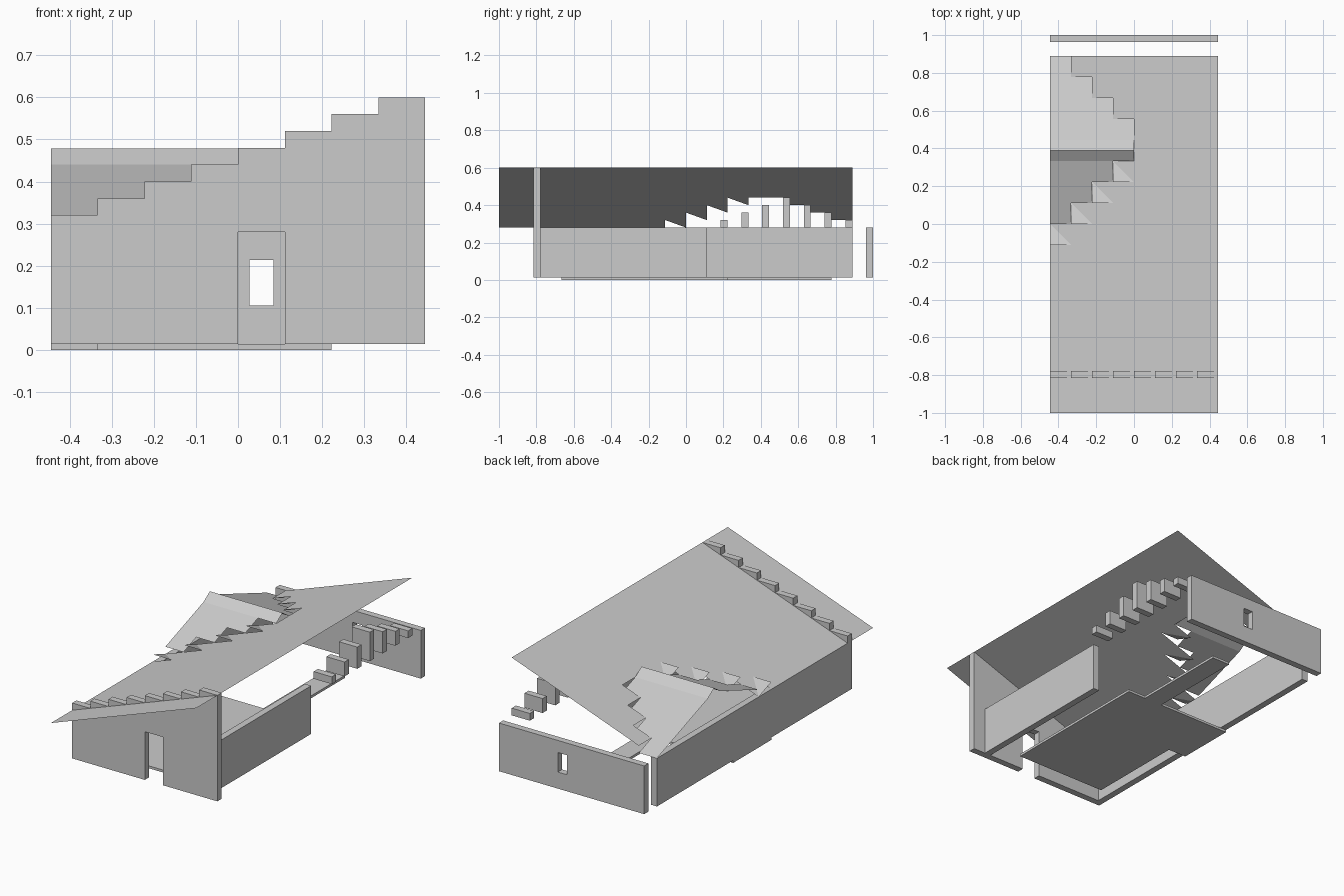
import bpy
import bmesh

if "Cube" in bpy.data.objects:
    bpy.data.objects.remove(bpy.data.objects["Cube"])

U = 1 / 9        # tile size
T = U / 3        # wall thickness
RISE = 0.04      # roof rise per tile
EAVE = 0.28      # top of walls
BASE = 0.0135    # underside of walls


def make(name, bm):
    bmesh.ops.remove_doubles(bm, verts=bm.verts, dist=1e-5)
    me = bpy.data.meshes.new(name)
    bm.to_mesh(me)
    bm.free()
    ob = bpy.data.objects.new(name, me)
    bpy.context.collection.objects.link(ob)
    return ob


def boxes(name, items):
    """One object from several (x0, x1, y0, y1, z0, z1) boxes."""
    bm = bmesh.new()
    for x0, x1, y0, y1, z0, z1 in items:
        vs = bmesh.ops.create_cube(bm, size=1)["verts"]
        for v in vs:
            v.co.x = x1 if v.co.x > 0 else x0
            v.co.y = y1 if v.co.y > 0 else y0
            v.co.z = z1 if v.co.z > 0 else z0
    me = bpy.data.meshes.new(name)
    bm.to_mesh(me)
    bm.free()
    ob = bpy.data.objects.new(name, me)
    bpy.context.collection.objects.link(ob)


def sheet(name, polys):
    """One object from flat polygons."""
    bm = bmesh.new()
    for p in polys:
        bm.faces.new([bm.verts.new(c) for c in p])
    make(name, bm)


def roof_z(x):
    return EAVE + RISE / U * (x + 4 * U)


# Floor: main slab, side bulge and narrow corridor
slab = bmesh.new()
outline = [(-3, -6), (2, -6), (2, 2), (1, 2), (1, 7), (0, 7),
           (0, 2), (-4, 2), (-4, -1), (-3, -1)]
face = slab.faces.new([slab.verts.new((x * U, y * U, 0)) for x, y in outline])
up = bmesh.ops.extrude_face_region(slab, geom=[face])["geom"]
for v in up:
    if isinstance(v, bmesh.types.BMVert):
        v.co.z = BASE
bmesh.ops.recalc_face_normals(slab, faces=slab.faces)
make("floor", slab)

# Side walls
boxes("left_wall", [(-4 * U, -4 * U + T, -7 * U, 8 * U, BASE, EAVE)])
boxes("right_wall", [(3 * U, 3 * U + T, -7 * U, U, BASE, EAVE)])

# Front wall with a door gap
FY = (-7 * U - T, -7 * U)
boxes("front_wall", [(-4 * U, 0, *FY, BASE, EAVE),
                     (U, 4 * U, *FY, BASE, EAVE)])

# Stepped blocks over the front wall
boxes("front_gable_steps",
      [(i * U - 4 * U, i * U - 3 * U, *FY, EAVE, EAVE + RISE * (i + 1))
       for i in range(8)])

# Back wall with a window
W0, W1, Z0, Z1 = 0.027, 0.084, 0.105, 0.213
BY = (1 - T, 1)
boxes("back_wall", [(-4 * U, W0, *BY, BASE, EAVE),
                    (W1, 4 * U, *BY, BASE, EAVE),
                    (W0, W1, *BY, BASE, Z0),
                    (W0, W1, *BY, Z1, EAVE)])

# Free-standing stepped gable blocks on the right
boxes("side_gable_steps",
      [(3 * U, 4 * U, (k + 2) * U - T, (k + 2) * U, EAVE, EAVE + RISE * h)
       for k, h in enumerate([1, 2, 3, 4, 3, 2, 1])])

# Main sloping roof, with a stepped opening for the cross gable
rows = [(-9, -1, -4), (-1, 0, -3), (0, 1, -2), (1, 2, -1), (2, 5, 0),
        (5, 6, -1), (6, 7, -2), (7, 8, -3)]
polys = []
for y0, y1, x0 in rows:
    a, b = x0 * U, 4 * U
    polys.append([(a, y0 * U, roof_z(a)), (b, y0 * U, roof_z(b)),
                  (b, y1 * U, roof_z(b)), (a, y1 * U, roof_z(a))])
sheet("main_roof", polys)


def cross_strip(y0, z0, y1, z1, xe):
    return [(-4 * U, y0, z0), (xe, y0, z0), (xe, y1, z1), (-4 * U, y1, z1)]


# Cross gable slopes, stepped where they reach the main roof
sheet("gable_front_slope",
      [cross_strip(i * U, EAVE + RISE * (i + 1), (i + 1) * U,
                   EAVE + RISE * (i + 2), (i - 3) * U) for i in range(3)])
sheet("gable_back_slope",
      [cross_strip((7 - i) * U, EAVE + RISE * (i + 1), (8 - i) * U,
                   EAVE + RISE * i, (i - 3) * U) for i in range(4)])

# Ridge cap
TOP = EAVE + 4 * RISE
sheet("gable_ridge", [cross_strip(3 * U, TOP, 3.5 * U, 0.478, 0),
                      cross_strip(3.5 * U, 0.478, 4 * U, TOP, 0)])

# Valley tiles: one low corner, folded along the diagonal
tiles = []
for i in range(4):
    x0, x1, y0, y1 = (i - 4) * U, (i - 3) * U, (i - 1) * U, i * U
    lo, hi = EAVE + RISE * i, EAVE + RISE * (i + 1)
    low, far = (x0, y1, lo), (x1, y0, hi)
    tiles += [[(x0, y0, hi), far, low], [far, (x1, y1, hi), low]]
sheet("valley_tiles", tiles)
